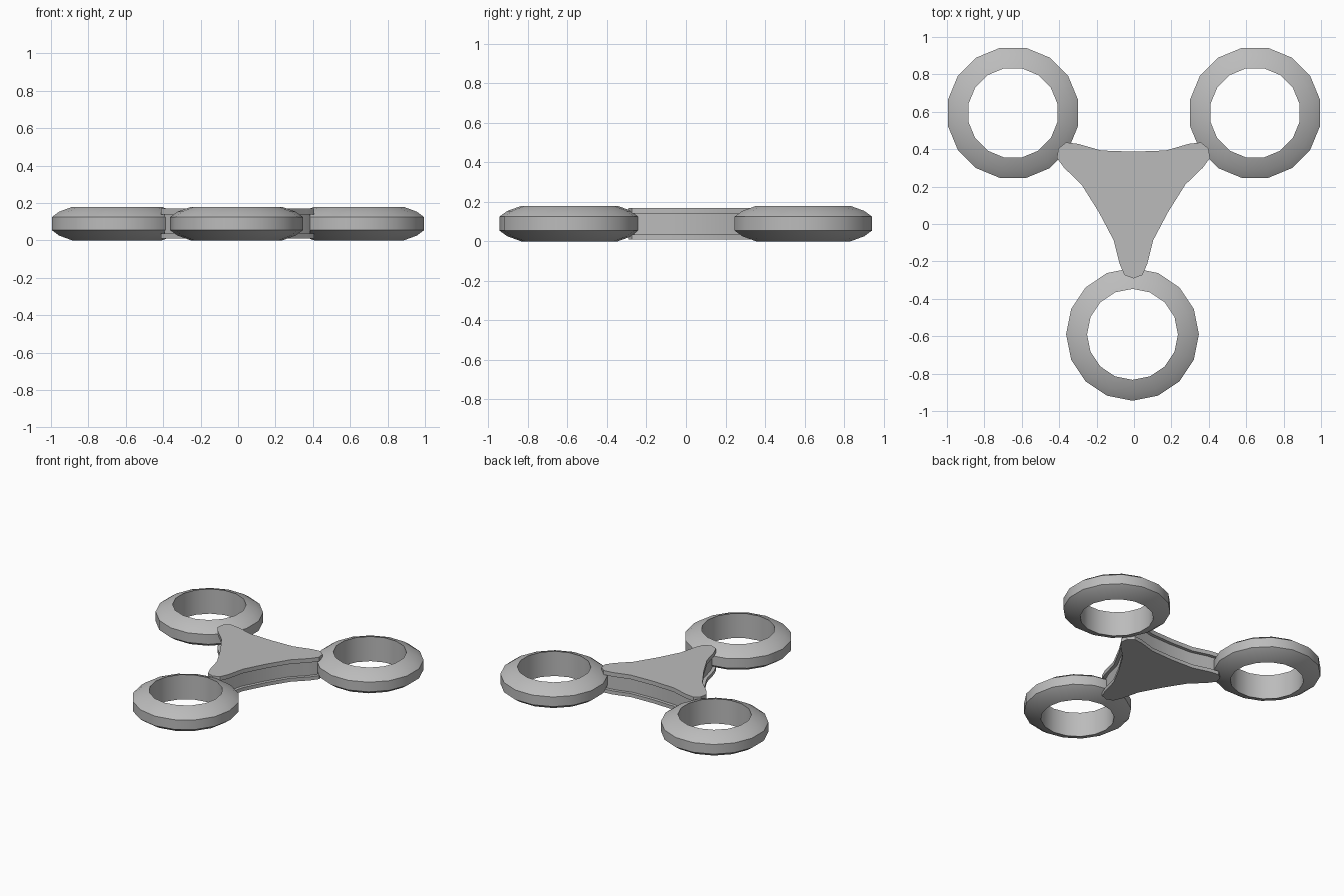
import bpy, bmesh, math
from mathutils import Matrix, Vector

cube = bpy.data.objects.get("Cube")
if cube:
    bpy.data.objects.remove(cube, do_unlink=True)

grey = bpy.data.materials.new("plain grey")
grey.use_nodes = True
grey.diffuse_color = (0.5, 0.5, 0.5, 1)
grey.node_tree.nodes["Principled BSDF"].inputs["Base Color"].default_value = (0.5, 0.5, 0.5, 1)


def finish(name, bm, angle):
    bmesh.ops.recalc_face_normals(bm, faces=bm.faces)
    mesh = bpy.data.meshes.new(name)
    bm.to_mesh(mesh)
    bm.free()
    mesh.materials.append(grey)
    obj = bpy.data.objects.new(name, mesh)
    bpy.context.collection.objects.link(obj)
    bpy.ops.object.select_all(action='DESELECT')
    obj.select_set(True)
    bpy.context.view_layer.objects.active = obj
    bpy.ops.object.shade_smooth_by_angle(angle=math.radians(angle))


# Ring cross-section: straight bore, rounded outer face
RING = [(0.243, 0.0), (0.315, 0.026), (0.355, 0.055),
        (0.355, 0.125), (0.315, 0.154), (0.243, 0.18)]
SIDES = 16


def ring(name, x, y, turn):
    bm = bmesh.new()
    loops = []
    for i in range(SIDES):
        a = math.tau * (i + turn) / SIDES
        loops.append([bm.verts.new((x + r * math.cos(a), y + r * math.sin(a), z))
                      for r, z in RING])
    n = len(RING)
    for i in range(SIDES):
        a, b = loops[i], loops[(i + 1) % SIDES]
        for j in range(n):
            k = (j + 1) % n
            bm.faces.new((a[j], b[j], b[k], a[k]))
    finish(name, bm, 50)


ring("left_ring", 0.647, 0.594, 0.5)
ring("right_ring", -0.647, 0.594, 0.5)
ring("front_ring", -0.008, -0.59, 0)

# Half of one arm, as (half width, distance from hub), from valley to tip
ARM = [(0.186, 0.107), (0.105, 0.26), (0.074, 0.385), (0.048, 0.445)]


def body_layer(name, z0, z1, inset):
    half = [(w - inset, d - inset * 0.6) for w, d in ARM]
    # The last valley point belongs to the next arm
    arm = half + [(0, 0.463 - inset)] + [(-w, d) for w, d in half[:0:-1]]
    bm = bmesh.new()
    verts = []
    for k in range(3):
        rot = Matrix.Rotation(-k * math.tau / 3, 3, 'Z')
        for w, d in arm:
            p = rot @ Vector((w, -d, 0))
            verts.append(bm.verts.new((p.x - 0.003, p.y + 0.172, z0)))
    face = bm.faces.new(verts)
    extruded = bmesh.ops.extrude_face_region(bm, geom=[face])
    top = [g for g in extruded["geom"] if isinstance(g, bmesh.types.BMVert)]
    bmesh.ops.translate(bm, verts=top, vec=(0, 0, z1 - z0))
    finish(name, bm, 40)


# Body: two cover plates around a slightly smaller core
body_layer("bottom_plate", 0.01, 0.036, 0)
body_layer("core", 0.034, 0.142, 0.02)
body_layer("top_plate", 0.14, 0.17, 0)
